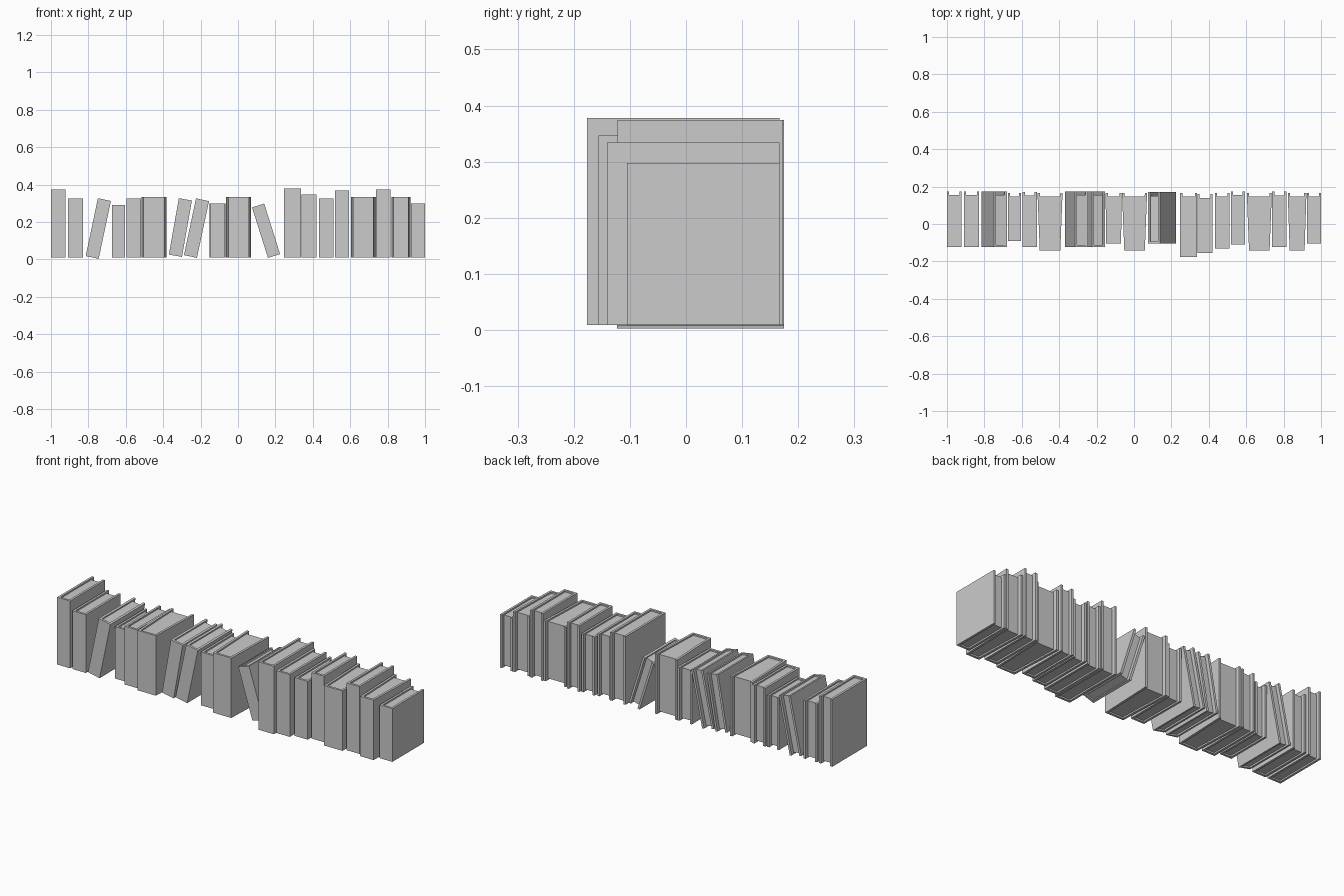
import bpy, bmesh, math
from mathutils import Matrix, Vector

if "Cube" in bpy.data.objects:
    bpy.data.objects.remove(bpy.data.objects["Cube"])

T = 0.012      # board thickness
BASE = 0.009   # height of the lower cover edge


def prism(bm, profile, z0, z1):
    """Extrude a plan-view outline between two heights."""
    lo = [bm.verts.new((x, y, z0)) for x, y in profile]
    face = bm.faces.new(lo)
    res = bmesh.ops.extrude_face_region(bm, geom=[face])
    for v in res["geom"]:
        if isinstance(v, bmesh.types.BMVert):
            v.co.z = z1


def finish(name, bm, place):
    bmesh.ops.transform(bm, matrix=place, verts=bm.verts)
    bmesh.ops.recalc_face_normals(bm, faces=bm.faces)
    me = bpy.data.meshes.new(name)
    bm.to_mesh(me)
    bm.free()
    ob = bpy.data.objects.new(name, me)
    bpy.context.collection.objects.link(ob)


def book(i, cx, cz, w, h, front, back, taper=0.0, lean=0.0):
    """Book centred at (cx, cz); boards may splay towards the back, lean in degrees."""
    place = Matrix.Translation(Vector((cx, 0, cz))) @ Matrix.Rotation(math.radians(lean), 4, 'Y')
    b, f = w / 2, w / 2 - taper
    # cover: spine and two boards as one U outline
    bm = bmesh.new()
    prism(bm, [(-b, back), (-f, front), (f, front), (b, back),
               (b - T, back), (f - T, front + T), (-f + T, front + T), (-b + T, back)],
          -h / 2, h / 2)
    finish(f"book_cover_{i:02d}", bm, place)
    # page block, set in at head, foot and fore edge
    bm = bmesh.new()
    py = back - 0.02
    k = (py - front) / (back - front)
    pb = f + (b - f) * k - T
    prism(bm, [(-pb, py), (-f + T, front + T), (f - T, front + T), (pb, py)],
          -h / 2 + 0.008, h / 2 - 0.008)
    finish(f"book_pages_{i:02d}", bm, place)


# upright books: left, right, top height, front, back, splay
upright = [
    (-1.0, -0.922, 0.374, -0.122, 0.175, 0),
    (-0.909, -0.828, 0.325, -0.122, 0.175, 0),
    (-0.674, -0.604, 0.29, -0.092, 0.167, 0),
    (-0.596, -0.519, 0.325, -0.122, 0.172, 0),
    (-0.516, -0.382, 0.334, -0.141, 0.167, 0.012),
    (-0.152, -0.066, 0.298, -0.105, 0.167, 0.003),
    (-0.064, 0.07, 0.334, -0.141, 0.167, 0.012),
    (0.246, 0.338, 0.378, -0.176, 0.167, 0),
    (0.339, 0.42, 0.347, -0.156, 0.16, 0),
    (0.432, 0.511, 0.325, -0.132, 0.167, 0),
    (0.518, 0.593, 0.367, -0.11, 0.175, 0),
    (0.603, 0.737, 0.334, -0.141, 0.167, 0.012),
    (0.738, 0.815, 0.374, -0.122, 0.173, 0),
    (0.822, 0.922, 0.334, -0.141, 0.167, 0.01),
    (0.924, 1.0, 0.298, -0.105, 0.167, 0),
]
# leaning books: centre x, centre z, width, height, front, back, lean
leaning = [
    (-0.747, 0.165, 0.071, 0.316, -0.123, 0.175, 11.9),
    (-0.308, 0.170, 0.071, 0.306, -0.123, 0.175, 10.0),
    (-0.222, 0.167, 0.071, 0.310, -0.123, 0.175, 12.0),
    (0.150, 0.153, 0.068, 0.283, -0.105, 0.17, -17.5),
]

n = 0
for x0, x1, top, fr, bk, tp in upright:
    n += 1
    book(n, (x0 + x1) / 2, (BASE + top) / 2, x1 - x0, top - BASE, fr, bk, tp)
for cx, cz, w, h, fr, bk, lean in leaning:
    n += 1
    book(n, cx, cz, w, h, fr, bk, 0.0, lean)
